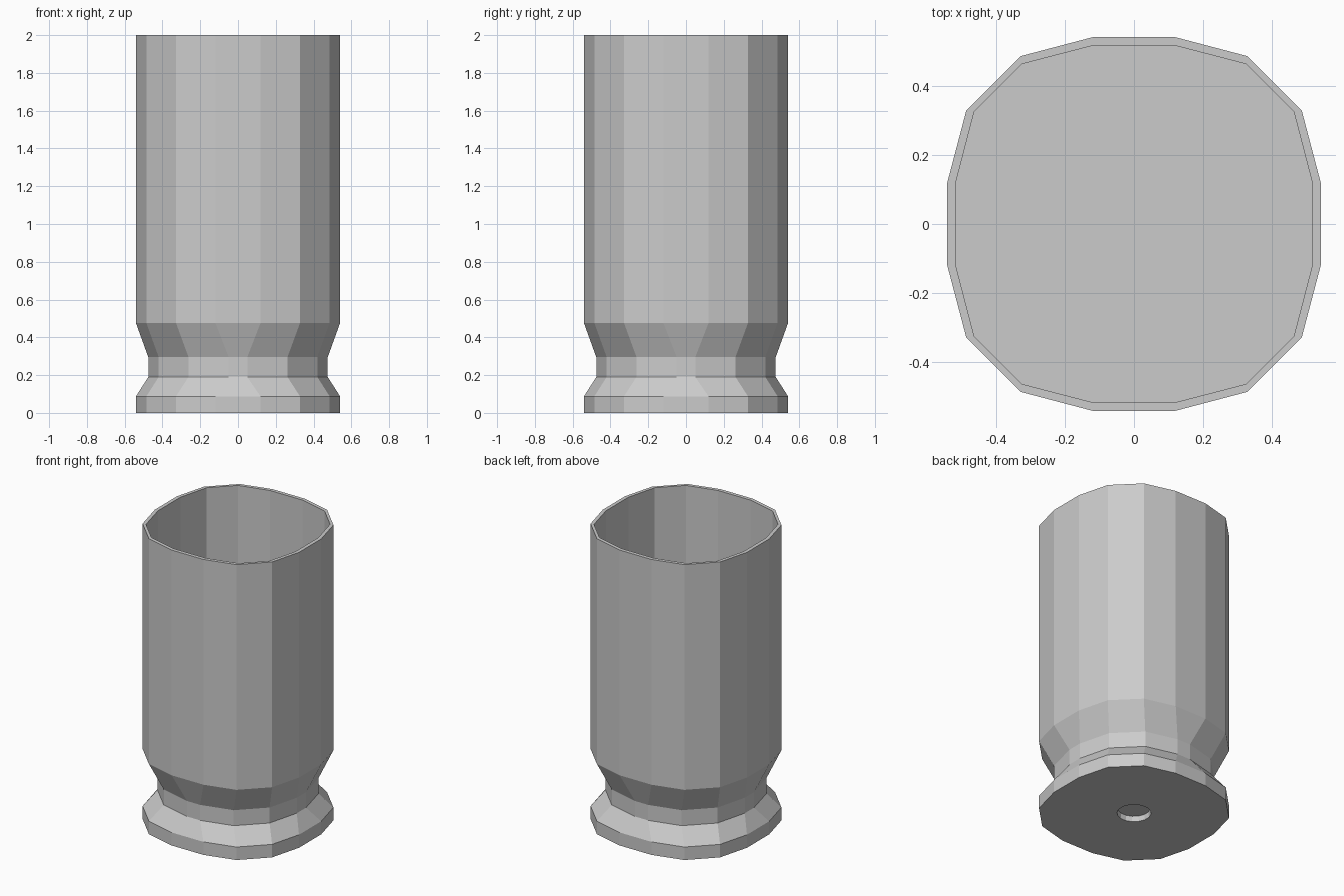
import bpy, bmesh, math

if "Cube" in bpy.data.objects:
    bpy.data.objects.remove(bpy.data.objects["Cube"])


def outline(a, b, c, d):
    """16-point rounded-square outline, counter-clockwise, flats on the axes."""
    pts = []
    for k in range(4):
        co, si = round(math.cos(k * math.pi / 2)), round(math.sin(k * math.pi / 2))
        for x, y in ((a, -b), (a, b), (c, d), (d, c)):
            pts.append((x * co - y * si, x * si + y * co))
    # each quadrant repeats the next one's first point; drop it
    return [p for i, p in enumerate(pts) if i % 4 != 0]


def full_outline(a, b, c, d):
    """Four corner points per quadrant, in order of angle."""
    quad = [(a, b), (c, d), (d, c), (b, a)]
    pts = []
    for k in range(4):
        for x, y in quad:
            for _ in range(k):
                x, y = -y, x
            pts.append((x, y))
    return pts


outer = full_outline(0.54, 0.119, 0.485, 0.328)
neck = full_outline(0.475, 0.049, 0.42, 0.262)
inner = full_outline(0.515, 0.121, 0.462, 0.325)
n = 16
primer = [(0.105 * math.cos((i + 0.5) * math.tau / n),
           0.105 * math.sin((i + 0.5) * math.tau / n)) for i in range(n)]
primer_floor = [(x * 0.95, y * 0.95) for x, y in primer]

# Sections from the dimple in the base, up the outside, and down the cavity
sections = [
    (primer_floor, 0.035), (primer, 0.0),
    (outer, 0.0), (outer, 0.088), (neck, 0.19), (neck, 0.295),
    (outer, 0.475), (outer, 2.0),
    (inner, 2.0), (inner, 0.48),
]

bm = bmesh.new()
rings = [[bm.verts.new((x, y, z)) for x, y in pts] for pts, z in sections]
for lo, hi in zip(rings, rings[1:]):
    for i in range(n):
        j = (i + 1) % n
        bm.faces.new((lo[i], lo[j], hi[j], hi[i]))
bm.faces.new(list(reversed(rings[0])))   # dimple floor
bm.faces.new(rings[-1])                  # cavity floor
bmesh.ops.recalc_face_normals(bm, faces=bm.faces)

mesh = bpy.data.meshes.new("cartridge_case")
bm.to_mesh(mesh)
bm.free()
case = bpy.data.objects.new("cartridge_case", mesh)
bpy.context.collection.objects.link(case)
